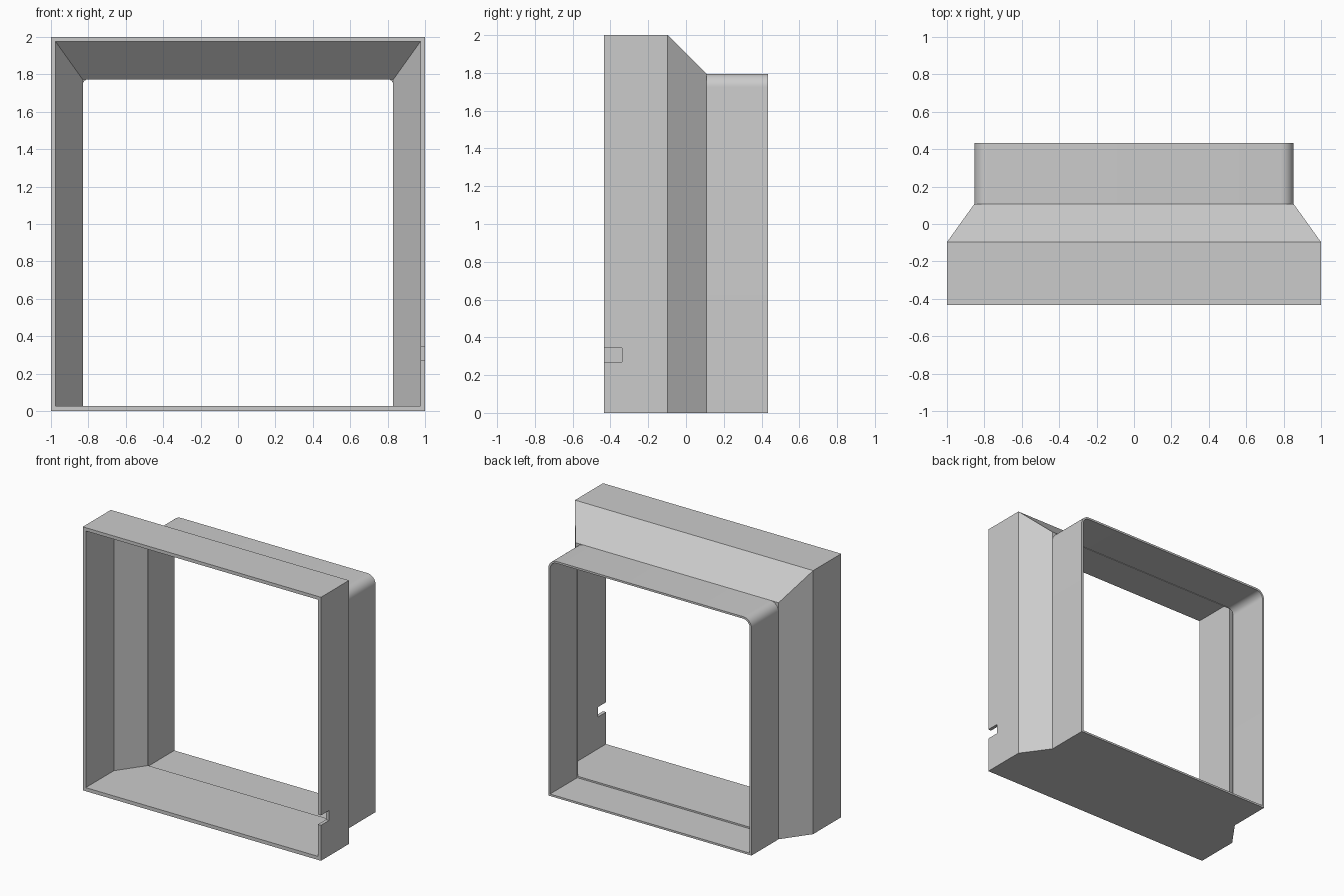
import bpy
import bmesh
from math import cos, sin, pi

cube = bpy.data.objects.get("Cube")
if cube:
    bpy.data.objects.remove(cube, do_unlink=True)

# Plain grey finish
grey = bpy.data.materials.new("plain grey")
grey.use_nodes = True
colour = (0.6, 0.6, 0.6, 1)
grey.diffuse_color = colour
grey.node_tree.nodes["Principled BSDF"].inputs["Base Color"].default_value = colour

FRONT, BEND, NECK, BACK = -0.433, -0.097, 0.108, 0.433


def outline(half, low, high, radius=0.0, steps=8):
    """Rectangle in x/z; the two upper corners are rounded when radius > 0."""
    pts = [(-half, low), (half, low)]
    if radius == 0:
        return pts + [(half, high), (-half, high)]
    arc = [(half - radius + radius * cos(a), high - radius + radius * sin(a))
           for a in (i * pi / 2 / steps for i in range(steps + 1))]
    return pts + arc + [(-x, z) for x, z in reversed(arc)]


def loop_shell(name, sections):
    """Skin a closed cycle of (y, outline) sections into a hollow frame."""
    bm = bmesh.new()
    rings = [[bm.verts.new((x, y, z)) for x, z in pts] for y, pts in sections]
    for k, ring in enumerate(rings):
        nxt = rings[(k + 1) % len(rings)]
        for i in range(len(ring)):
            j = (i + 1) % len(ring)
            bm.faces.new((ring[i], ring[j], nxt[j], nxt[i]))
    bmesh.ops.recalc_face_normals(bm, faces=bm.faces)
    mesh = bpy.data.meshes.new(name)
    bm.to_mesh(mesh)
    bm.free()
    mesh.materials.append(grey)
    obj = bpy.data.objects.new(name, mesh)
    bpy.context.collection.objects.link(obj)
    return obj


def activate(obj):
    bpy.ops.object.select_all(action='DESELECT')
    obj.select_set(True)
    bpy.context.view_layer.objects.active = obj


# Wide front frame with its tapering shoulder
big_out = outline(1.0, 0, 2.0)
big_in = outline(0.975, 0.027, 1.975)
small_out = outline(0.853, 0, 1.795)
small_in = outline(0.83, 0.027, 1.772)
hood = loop_shell("front_frame", [
    (FRONT, big_out), (BEND, big_out), (NECK, small_out),
    (NECK, small_in), (BEND, big_in), (FRONT, big_in)])

# Thinner rear collar with rounded upper corners
collar_out = outline(0.853, 0, 1.795, 0.07)
collar_in = outline(0.838, 0.015, 1.78, 0.055)
collar = loop_shell("rear_collar", [
    (NECK, collar_out), (BACK, collar_out), (BACK, collar_in), (NECK, collar_in)])
activate(collar)
bpy.ops.object.shade_smooth_by_angle(angle=pi / 6)

# Cable notch in the front edge of the left wall
bpy.ops.mesh.primitive_cube_add(size=1, location=(1, FRONT, 0.307))
cutter = bpy.context.object
cutter.name = "notch_cutter"
cutter.dimensions = (0.15, 0.19, 0.075)
bpy.ops.object.transform_apply(location=False, rotation=False, scale=True)
cutter.data.materials.append(grey)
cutter.hide_render = True
activate(hood)
cut = hood.modifiers.new("notch", 'BOOLEAN')
cut.operation = 'DIFFERENCE'
cut.solver = 'EXACT'
cut.object = cutter
bpy.ops.object.modifier_apply(modifier=cut.name)
bpy.data.objects.remove(cutter, do_unlink=True)
